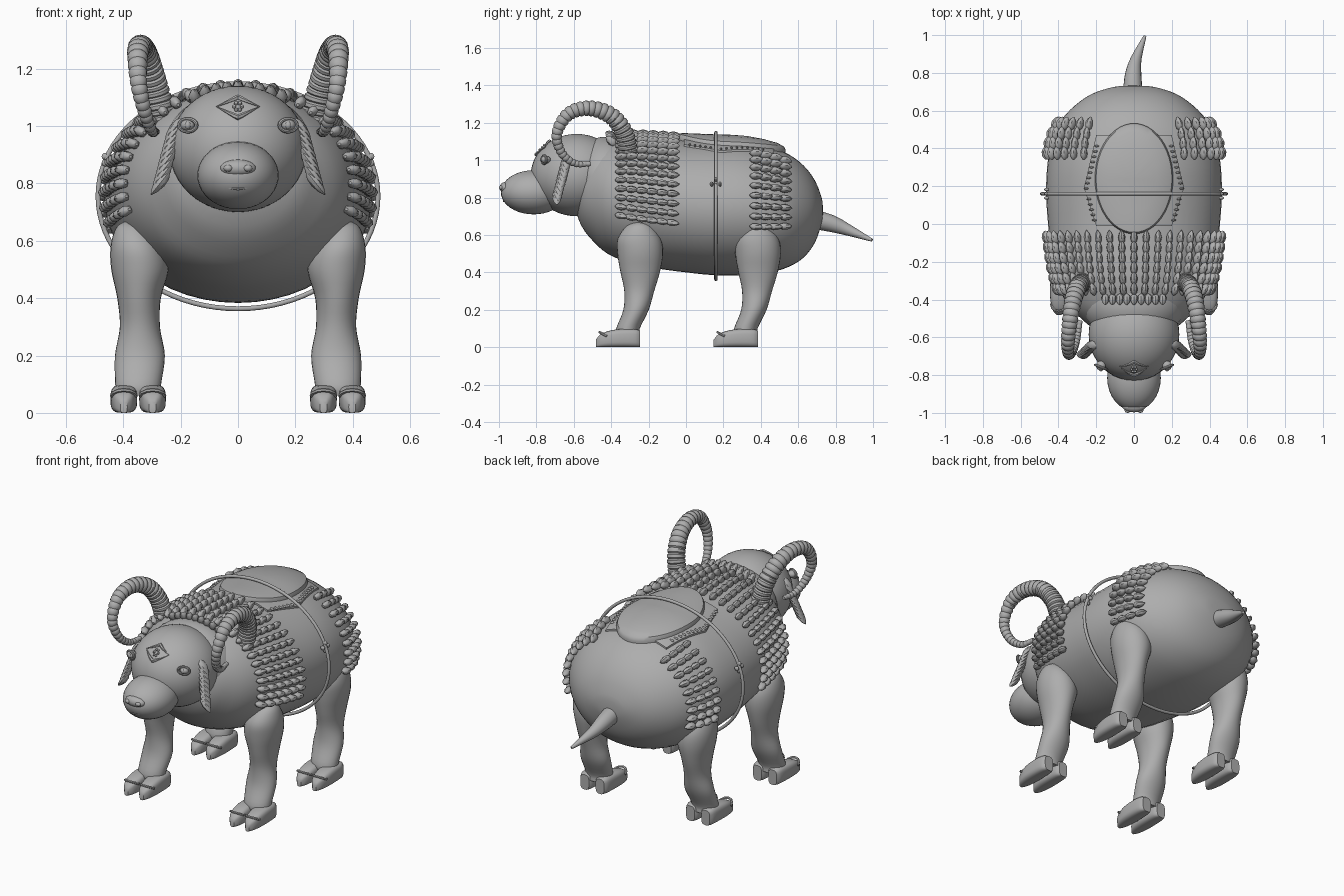
import bpy, bmesh
from math import sin, cos, pi, sqrt, copysign, radians
from mathutils import Vector, Matrix

if "Cube" in bpy.data.objects:
    bpy.data.objects.remove(bpy.data.objects["Cube"])

GREY = (0.42, 0.42, 0.42, 1)
mat = bpy.data.materials.new("clay grey")
mat.use_nodes = True
mat.diffuse_color = GREY
mat.node_tree.nodes["Principled BSDF"].inputs["Base Color"].default_value = GREY
X, Y, Z = Vector((1, 0, 0)), Vector((0, 1, 0)), Vector((0, 0, 1))


def finish(name, bm, angle=40):
    bmesh.ops.recalc_face_normals(bm, faces=bm.faces)
    mesh = bpy.data.meshes.new(name)
    bm.to_mesh(mesh)
    bm.free()
    mesh.materials.append(mat)
    obj = bpy.data.objects.new(name, mesh)
    bpy.context.collection.objects.link(obj)
    bpy.ops.object.select_all(action='DESELECT')
    obj.select_set(True)
    bpy.context.view_layer.objects.active = obj
    bpy.ops.object.shade_smooth_by_angle(angle=radians(angle))
    return obj


def spline(points, steps):
    """Smooth path through points of any dimension."""
    p = [Vector(q) for q in points]
    p = [p[0] * 2 - p[1]] + p + [p[-1] * 2 - p[-2]]
    out = []
    for i in range(1, len(p) - 2):
        a, b, c, d = p[i - 1:i + 3]
        for k in range(steps):
            t = k / steps
            out.append((b * 2 + (c - a) * t + (a * 2 - b * 5 + c * 4 - d) * t ** 2
                        + (b * 3 - a - c * 3 + d) * t ** 3) * 0.5)
    return out + [p[-2]]


def loft(bm, rings, sides=24, power=1.0, closed=False):
    """Skin through rings given as (centre, axis a, axis b)."""
    loops = []
    for c, a, b in rings:
        loop = []
        for i in range(sides):
            u, v = cos(2 * pi * i / sides), sin(2 * pi * i / sides)
            loop.append(bm.verts.new(c + a * copysign(abs(u) ** power, u)
                                     + b * copysign(abs(v) ** power, v)))
        loops.append(loop)
    pairs = list(zip(loops, loops[1:])) + ([(loops[-1], loops[0])] if closed else [])
    for l0, l1 in pairs:
        for i in range(sides):
            j = (i + 1) % sides
            bm.faces.new((l0[i], l0[j], l1[j], l1[i]))
    if not closed:
        bm.faces.new(loops[0])
        bm.faces.new(loops[-1])


def tube(bm, path, radii, sides=10, closed=False, side_axis=X):
    n, rings = len(path), []
    for i, p in enumerate(path):
        q0 = path[i - 1] if closed or i else p
        q1 = path[(i + 1) % n] if closed or i < n - 1 else p
        t = (q1 - q0).normalized()
        a = (side_axis - t * side_axis.dot(t)).normalized()
        rings.append((p, a * radii[i], t.cross(a) * radii[i]))
    loft(bm, rings, sides, closed=closed)


def ball(bm, centre, size, u=24, v=16, axes=None):
    """Ellipsoid; axes are its local x, y, z directions."""
    m = Matrix.Translation(centre)
    if axes:
        m = m @ Matrix(axes).transposed().to_4x4()
    bmesh.ops.create_uvsphere(bm, u_segments=u, v_segments=v, radius=1,
                              matrix=m @ Matrix.Diagonal((*size, 1)))


def tuft(bm, centre, along, normal, length, width, thick):
    """Pointed lock of wool, fat at the root."""
    side = along.cross(normal).normalized()
    rings = []
    for t, s in ((-0.5, 0.25), (-0.3, 0.85), (0, 1), (0.3, 0.65), (0.5, 0.1)):
        c = centre + along * t * length + normal * thick * (0.5 * t)
        rings.append((c, side * width * s, normal * thick * s))
    loft(bm, rings, 8)


# Torso: stations of y, top, bottom, half width
TORSO = spline([(-.605, .83, .77, .05), (-.56, .98, .65, .2), (-.5, 1.06, .57, .28),
                (-.42, 1.1, .5, .355), (-.3, 1.125, .45, .41), (-.15, 1.12, .42, .44),
                (0, 1.11, .4, .455), (.15, 1.105, .385, .465), (.3, 1.1, .385, .46),
                (.45, 1.07, .4, .435), (.55, 1.03, .43, .385), (.63, .97, .48, .31),
                (.69, .89, .56, .22), (.725, .8, .66, .11), (.732, .75, .71, .03)], 3)
bm = bmesh.new()
loft(bm, [(Vector((0, y, (t + b) / 2)), X * w, Z * (t - b) / 2) for y, t, b, w in TORSO], 48)
finish("torso", bm)


def station(y):
    for s0, s1 in zip(TORSO, TORSO[1:]):
        if s0[0] <= y <= s1[0]:
            return s0.lerp(s1, (y - s0[0]) / (s1[0] - s0[0]))


def skin(y, ang):
    _, t, b, w = station(y)
    return Vector((w * cos(ang), y, (t + b) / 2 + sin(ang) * (t - b) / 2))


def back_z(x, y):
    _, t, b, w = station(y)
    return (t + b) / 2 + (t - b) / 2 * sqrt(max(0, 1 - (x / w) ** 2))


# Wool bands wrapped over the torso
def wool(name, ys, rows, skip=None):
    bm = bmesh.new()
    for r in range(rows):
        ang = radians(-15 + 210 * r / (rows - 1))
        for y in ys:
            p = skin(y, ang)
            if skip and skip(p):
                continue
            along = (skin(y + .01, ang) - skin(y - .01, ang)).normalized()
            normal = along.cross(skin(y, ang + .01) - skin(y, ang - .01)).normalized()
            if normal.dot(p - Vector((0, y, .75))) < 0:
                normal = -normal
            tuft(bm, p + normal * .016, along, normal, .072, .019, .024)
    finish(name, bm)


wool("shoulder_wool", [-.34 + .054 * i for i in range(6)], 27)
wool("hip_wool", [.375 + .05 * i for i in range(4)], 25, lambda p: abs(p.x) < .2 and p.z > .8)

# Head, neck, snout
HEAD, HSIZE = Vector((0, -.585, .92)), Vector((.24, .245, .22))
bm = bmesh.new()
ball(bm, HEAD, HSIZE, 40, 24)
finish("head", bm)
bm = bmesh.new()
ball(bm, (0, -.43, .9), (.27, .2, .225), 32, 20)
finish("neck", bm)
bm = bmesh.new()
ball(bm, (0, -.815, .828), (.142, .175, .118), 32, 20)
finish("snout", bm)
bm = bmesh.new()
ball(bm, (0, -.965, .853), (.062, .032, .03))
for s in (-1, 1):
    ball(bm, (s * .034, -.988, .853), (.016, .012, .012), 12, 8)
finish("nose", bm)
bm = bmesh.new()
for z in (.783, .797):
    path = [Vector((.07 * i / 6, -.972 + .026 * (i / 6) ** 2, z + .008 * (i / 6) ** 2))
            for i in range(-6, 7)]
    tube(bm, path, [.007 * (1.1 - abs(i) / 6) for i in range(-6, 7)], 8, side_axis=Z)
finish("lips", bm)


def face_point(x, z):
    k = 1 - (x / HSIZE.x) ** 2 - ((z - HEAD.z) / HSIZE.z) ** 2
    return Vector((x, HEAD.y - HSIZE.y * sqrt(max(0, k)) - .004, z))


# Forehead emblem: two chevrons around a small rosette
bm = bmesh.new()
for tip in (1.1, 1.03):
    path = [face_point(.075 * i / 6, 1.068 + (tip - 1.068) * (1 - abs(i) / 6)) for i in range(-6, 7)]
    tube(bm, path, [.009 * (1.15 - abs(i) / 6) for i in range(-6, 7)], 6, side_axis=Z)
for i in range(6):
    a = pi * i / 3
    ball(bm, face_point(.013 * cos(a), 1.068 + .013 * sin(a)), (.007, .007, .007), 8, 6)
finish("forehead_emblem", bm)

# Leg stations: z, centre y, half depth, centre x, half width
LEG = spline([(.06, -.31, .06, .348, .078), (.1, -.31, .063, .348, .08), (.2, -.267, .068, .342, .087),
              (.3, -.25, .08, .342, .07), (.4, -.245, .105, .345, .076), (.5, -.245, .122, .342, .1),
              (.58, -.25, .115, .352, .092), (.645, -.25, .07, .365, .06), (.67, -.25, .02, .37, .02)], 4)
TOE = spline([(-.482, .012, .04), (-.455, .033, .07), (-.4, .045, .09), (-.33, .046, .098),
              (-.27, .041, .096), (-.245, .028, .088)], 3)
HORN = spline([(.262, -.31, .97, .05), (.275, -.312, 1.06, .05), (.298, -.335, 1.155, .048),
               (.322, -.405, 1.24, .045), (.34, -.52, 1.277, .04), (.35, -.63, 1.245, .035),
               (.345, -.69, 1.14, .028), (.322, -.665, 1.04, .023), (.3, -.595, .983, .018),
               (.285, -.51, .98, .012)], 16)

for s, side in ((1, "left"), (-1, "right")):
    for dy, end in ((0, "front"), (.63, "rear")):
        bm = bmesh.new()
        loft(bm, [(Vector((s * cx, cy + dy, z)), X * rx, Y * ry) for z, cy, ry, cx, rx in LEG], 28)
        finish(f"{end}_{side}_leg", bm)
        # Cloven hoof with a raised lip on each toe
        bm = bmesh.new()
        for off in (-.05, .05):
            cx = s * .348 + off
            loft(bm, [(Vector((cx, y + dy, h / 2)), X * w, Z * h / 2) for y, w, h in TOE], 24, .6)
            path = [Vector((cx + .042 * sin(a), -.42 + dy - .042 * cos(a), .058 + .022 * cos(a)))
                    for a in (-1.5, -1, -.5, 0, .5, 1, 1.5)]
            tube(bm, path, [.007] * 7, 6, side_axis=Z)
        finish(f"{end}_{side}_hoof", bm)

    # Ridged curling horn
    bm = bmesh.new()
    radii = [p[3] * (1.04 - .14 * (i % 4 == 0)) for i, p in enumerate(HORN)]
    tube(bm, [Vector((s * p[0], p[1], p[2])) for p in HORN], radii, 16)
    finish(f"{side}_horn", bm)

    # Eye with rim and lids
    bm = bmesh.new()
    eye = Vector((s * .175, -.75, 1.003))
    ball(bm, eye, (.026, .026, .021), 16, 10)
    rim = [eye + Vector((.03 * cos(a), -.008 + s * .012 * cos(a), .022 * sin(a)))
           for a in [2 * pi * i / 20 for i in range(20)]]
    tube(bm, rim, [.007] * 20, 8, closed=True, side_axis=Y)
    ball(bm, eye + Vector((0, -.022, 0)), (.01, .008, .013), 10, 8)
    finish(f"{side}_eye", bm)

    # Layered locks hanging beside the face
    bm = bmesh.new()
    for i in range(9):
        t = i / 8
        along = Vector((s * .55, 0, -.83)).normalized()
        centre = Vector((s * (.222 + .05 * t), -.64 - .05 * t, .99 - .19 * t))
        tuft(bm, centre, along, Vector((s * .83, 0, .55)).normalized(), .1, .026, .018)
    finish(f"{side}_face_locks", bm)

    # Clasp on the girth ring
    bm = bmesh.new()
    for dy, dz in ((0, 0), (.022, 0), (-.022, 0), (0, .022), (0, -.022)):
        ball(bm, (s * .462, .16 + dy, .872 + dz), (.014, .009, .013), 10, 8)
    finish(f"{side}_clasp", bm)

# Fringe behind the head
bm = bmesh.new()
for i in range(-4, 5):
    p = Vector((i * .038, -.4, back_z(i * .038, -.4) + .025))
    tuft(bm, p, Vector((0, -.9, .43)), Vector((0, .43, .9)), .07, .021, .025)
finish("neck_fringe", bm)


# Saddle and its blanket follow the curve of the back
def pad(name, outline, levels):
    bm = bmesh.new()
    loops = []
    for scale, lift in levels:
        loops.append([bm.verts.new((x * scale, .24 + y * scale,
                                    back_z(x * scale, .24 + y * scale) + lift)) for x, y in outline])
    n = len(outline)
    for l0, l1 in zip(loops, loops[1:]):
        for i in range(n):
            bm.faces.new((l0[i], l0[(i + 1) % n], l1[(i + 1) % n], l1[i]))
    bm.faces.new(loops[-1])
    finish(name, bm)


oval = [(.205 * cos(2 * pi * i / 48), .29 * sin(2 * pi * i / 48)) for i in range(48)]
pad("saddle", oval, [(1, -.01), (1.01, .015), (.98, .03), (.85, .034), (.6, .034), (.3, .033), (.03, .032)])
corners = [Vector(c) for c in ((.265, -.05), (.2, .23), (-.2, .23), (-.265, -.05), (-.2, -.25), (.2, -.25))]
hexagon = [a.lerp(b, k / 8) for a, b in zip(corners, corners[1:] + corners[:1]) for k in range(8)]
pad("saddle_blanket", hexagon, [(1, -.01), (1, .01), (.95, .012), (.7, .012), (.4, .012), (.05, .012)])
bm = bmesh.new()
for s in (-1, 1):
    for i in range(15):
        y = .02 + .028 * i
        x = s * (.252 - .25 * abs(y - .19))
        ball(bm, (x, y, back_z(x, y) + .012), (.014, .006, .008), 8, 6)
finish("blanket_stitches", bm)

# Girth ring around the middle
bm = bmesh.new()
hoop = [Vector((.488 * cos(a), .16, .755 + .392 * sin(a))) for a in [2 * pi * i / 80 for i in range(80)]]
tube(bm, hoop, [.009] * 80, 10, closed=True, side_axis=Y)
finish("girth_ring", bm)

# Tail
bm = bmesh.new()
TAIL = spline([(-.005, .68, .685, .052), (-.005, .78, .66, .045), (.01, .87, .625, .03), (.058, .995, .572, .008)], 6)
tube(bm, [p.xyz for p in TAIL], [p[3] for p in TAIL], 16)
finish("tail", bm)
